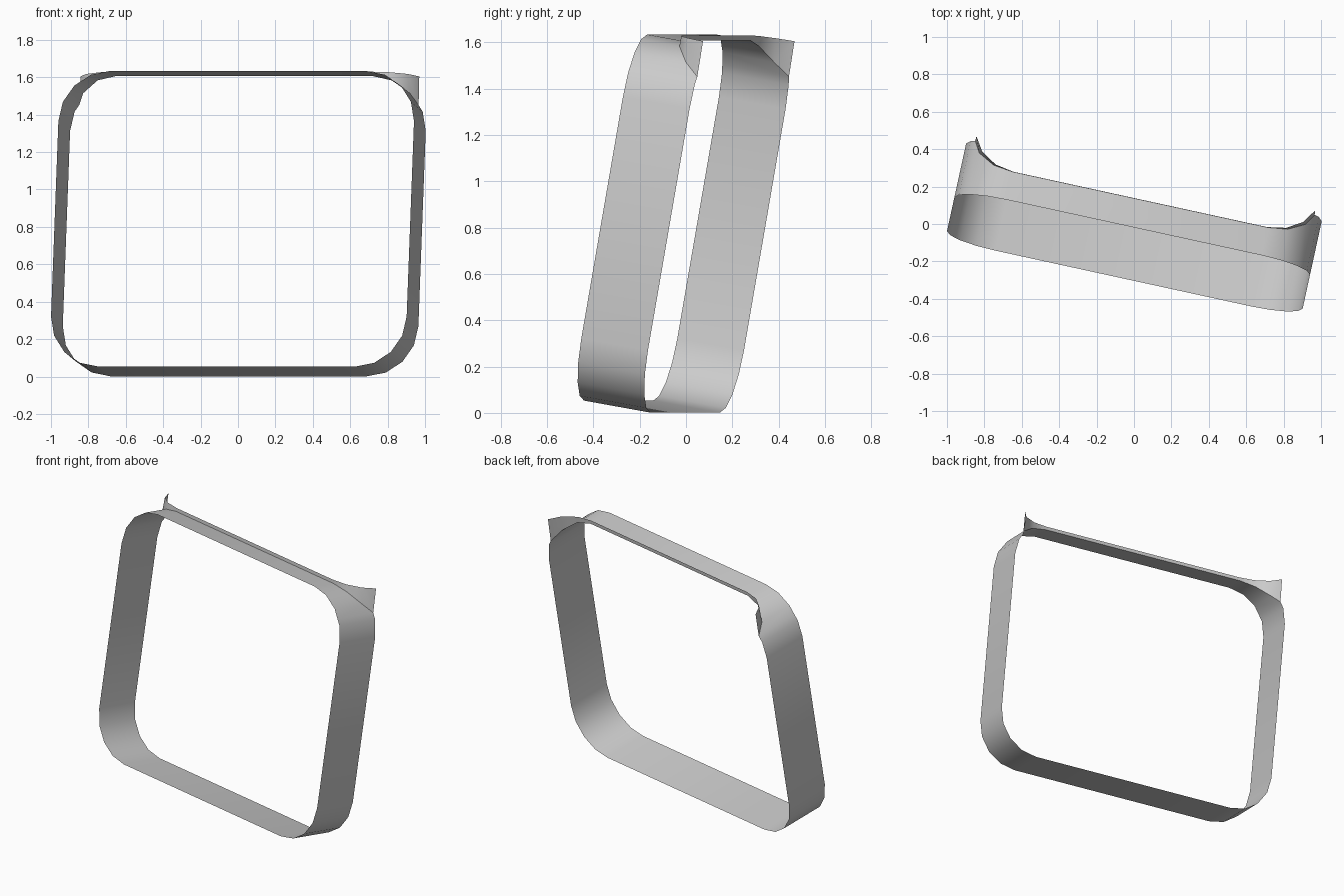
import bpy
from math import sin, cos, radians, pi
from mathutils import Matrix, Vector

if "Cube" in bpy.data.objects:
    bpy.data.objects.remove(bpy.data.objects["Cube"])

W, H, D, R = 0.973, 1.605, 0.299, 0.272   # half width, height, depth, corner radius
POSE = (Matrix.Translation((-0.059, -0.291, 0.053))
        @ Matrix.Rotation(radians(-12.3), 4, 'Z') @ Matrix.Rotation(radians(-10), 4, 'X'))


def strip(name, front, back, closed):
    """Ribbon of quads between two matching rows of points."""
    n = len(front)
    faces = [(i, (i + 1) % n, n + (i + 1) % n, n + i) for i in range(n if closed else n - 1)]
    mesh = bpy.data.meshes.new(name)
    mesh.from_pydata([POSE @ Vector(p) for p in front + back], [], faces)
    mesh.polygons.foreach_set("use_smooth", [True] * len(faces))
    mesh.update()
    ob = bpy.data.objects.new(name, mesh)
    bpy.context.collection.objects.link(ob)
    return ob


def corner(k):
    a = k * pi / 8
    return W - R + R * sin(a), R - R * cos(a)


# Right half of the outline, bottom to top: (x, z, depth of the back edge)
half = [(*corner(k), D) for k in range(5)]
top = [(x, H - z) for x, z in (corner(k) for k in range(5))]
c2, c3 = Vector(top[2]), Vector(top[3])
cut = c2.lerp(c3, 0.6)                      # where the flared lip leaves the side
half += [(*top[4], D), (*top[3], D), (*cut, D),
         (*top[2], 0.23), (*top[1], 0.172), (*top[0], 0.155)]
loop = half + [(-x, z, d) for x, z, d in reversed(half)]

# Rounded square band
strip("frame_band", [(x, 0, z) for x, z, d in loop], [(x, d, z) for x, z, d in loop], True)

# Lip standing on the top back edge, flaring into a point at each corner
low = [(x, d, z) for x, z, d in half[-4:]]
high = [(0.927, 0.297, 1.628), (0.879, 0.222, 1.628), (0.795, 0.17, 1.628), (0.695, 0.152, 1.628)]
mirror = lambda row: row + [(-x, y, z) for x, y, z in reversed(row)]
strip("top_lip", mirror(low), mirror(high), False)
